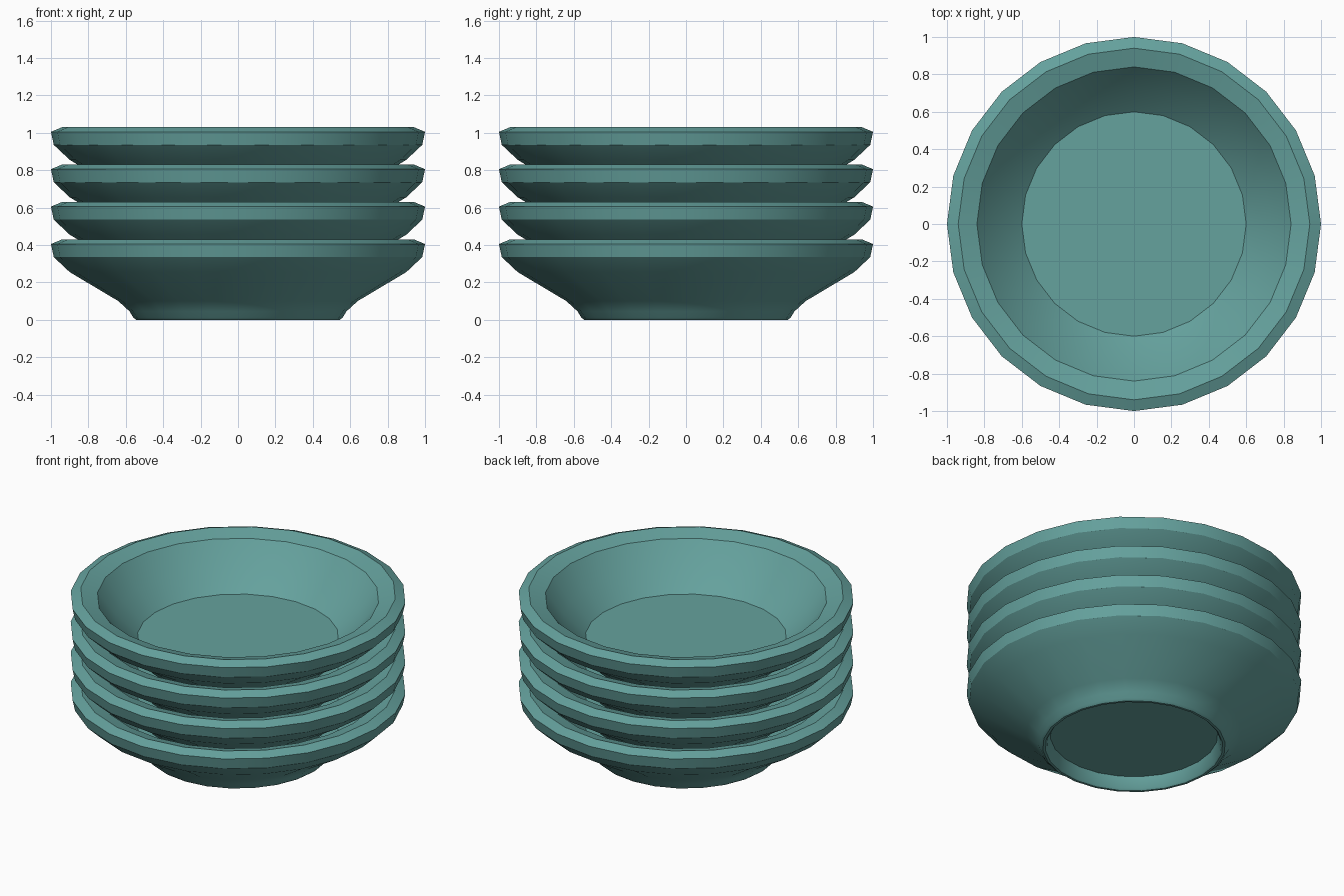
import bpy, bmesh
from math import radians, tau

if "Cube" in bpy.data.objects:
    bpy.data.objects.remove(bpy.data.objects["Cube"])

# Half profile of one bowl (radius, height): underside, foot, outer wall, rim, inside
PROFILE = [(0, 0.08), (0.50, 0.08), (0.52, 0.01), (0.53, 0), (0.545, 0),
           (0.56, 0.012), (0.58, 0.045), (0.64, 0.10), (0.90, 0.255),
           (0.985, 0.335), (1.0, 0.405), (0.94, 0.43), (0.84, 0.40),
           (0.73, 0.26), (0.60, 0.145), (0, 0.145)]
SIDES = 24
PITCH = 0.2

glaze = bpy.data.materials.new("teal_glaze")
glaze.diffuse_color = (0.13, 0.36, 0.34, 1)
glaze.use_nodes = True
glaze.node_tree.nodes["Principled BSDF"].inputs["Base Color"].default_value = glaze.diffuse_color


def make_bowl(name, z):
    bm = bmesh.new()
    pts = [bm.verts.new((r, 0, h)) for r, h in PROFILE]
    edges = [bm.edges.new(pair) for pair in zip(pts, pts[1:])]
    bmesh.ops.spin(bm, geom=pts + edges, cent=(0, 0, 0), axis=(0, 0, 1),
                   angle=tau, steps=SIDES, use_merge=True)
    bmesh.ops.remove_doubles(bm, verts=bm.verts, dist=0.0005)
    bmesh.ops.recalc_face_normals(bm, faces=bm.faces)
    mesh = bpy.data.meshes.new(name)
    bm.to_mesh(mesh)
    bm.free()
    mesh.materials.append(glaze)
    bowl = bpy.data.objects.new(name, mesh)
    bowl.location.z = z
    bpy.context.collection.objects.link(bowl)
    bpy.ops.object.select_all(action='DESELECT')
    bowl.select_set(True)
    bpy.context.view_layer.objects.active = bowl
    bpy.ops.object.shade_smooth_by_angle(angle=radians(30))


# Stack of four nested bowls
for i in range(4):
    make_bowl(f"bowl_{i + 1}", i * PITCH)
